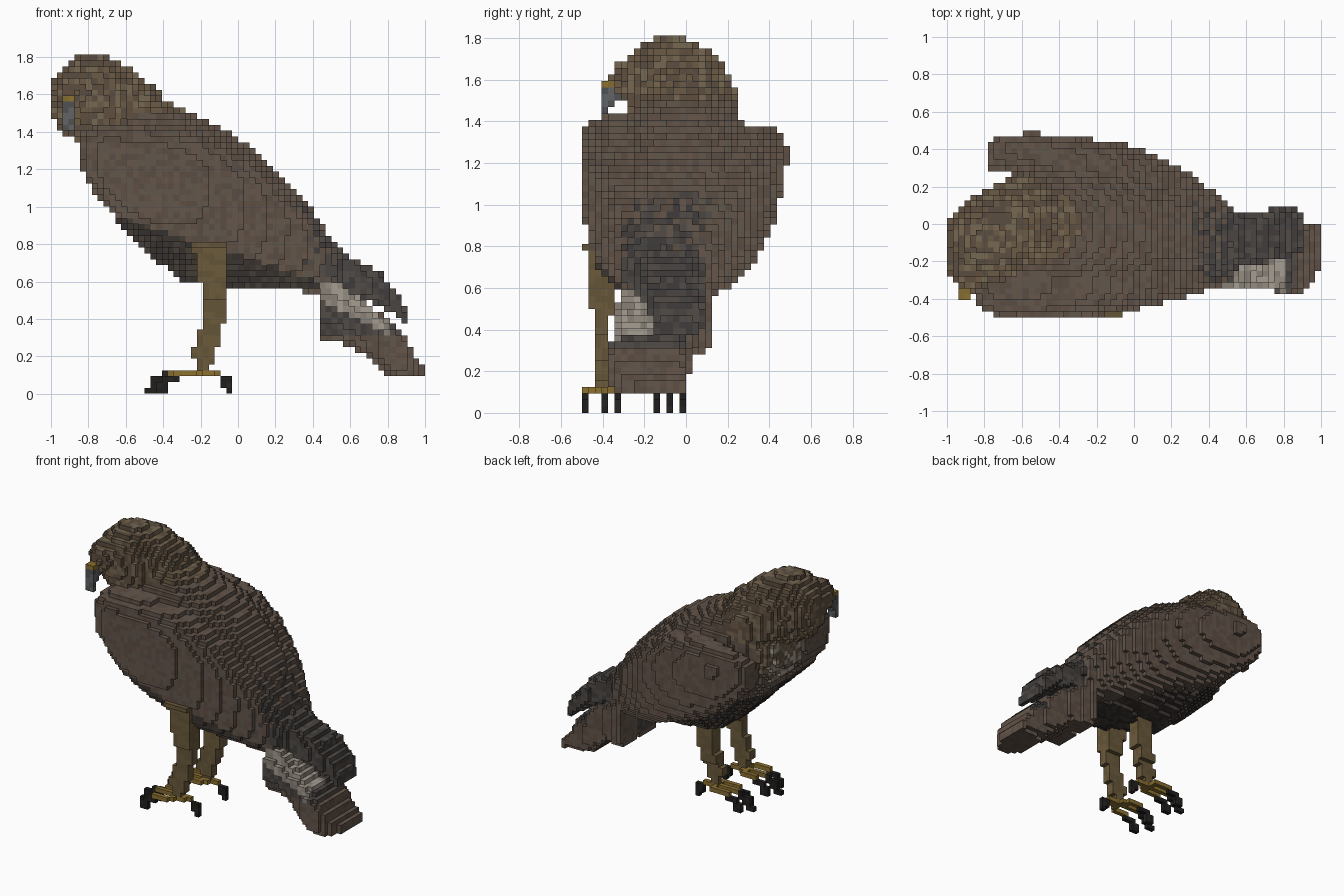
import bpy, math, random
from itertools import product

if "Cube" in bpy.data.objects:
    bpy.data.objects.remove(bpy.data.objects["Cube"])

random.seed(4)
H = 2 / 64                      # cube size
cells = {}                      # (i, j, k) -> (part, palette)

PALETTES = {
    "brown": [(.115, .08, .06), (.13, .094, .07), (.105, .074, .057), (.12, .092, .073)],
    "tawny": [(.15, .105, .062), (.115, .08, .05), (.18, .135, .085), (.10, .075, .05)],
    "dark": [(.045, .036, .03), (.06, .047, .038), (.035, .03, .027)],
    "slate": [(.065, .058, .052), (.085, .072, .062), (.05, .046, .043)],
    "pale": [(.38, .34, .29), (.30, .265, .22), (.25, .215, .18)],
    "shank": [(.15, .105, .045), (.13, .09, .04)],
    "yellow": [(.27, .17, .03), (.23, .145, .03)],
    "black": [(.014, .013, .012), (.02, .018, .017)],
    "horn": [(.12, .125, .13), (.08, .083, .088)],
}


def put(part, colour, x, y, z):
    key = tuple(math.floor(v / H) for v in (x, y, z))
    if key[2] >= 0 and key not in cells:
        cells[key] = (part, colour(x, y, z) if callable(colour) else colour)


def centres(lo, hi):
    return [(i + .5) * H for i in range(math.floor(lo / H) - 1, math.ceil(hi / H) + 1)]


def loft(part, colour, stations, p=2.3, lean=0):
    """Fill rounded sections given as (x, z low, z high, y low, y high)."""
    for x in centres(stations[0][0], stations[-1][0]):
        for a, b in zip(stations, stations[1:]):
            if a[0] <= x <= b[0]:
                t = (x - a[0]) / (b[0] - a[0])
                z0, z1, y0, y1 = (m + (n - m) * t for m, n in zip(a[1:], b[1:]))
                for y, z in product(centres(y0 - .1, y1 + .1), centres(z0, z1)):
                    mid = (y0 + y1) / 2 + lean * (z - (z0 + z1) / 2)
                    u = abs(y - mid) * 2 / (y1 - y0)
                    v = abs(2 * z - z0 - z1) / (z1 - z0)
                    if u ** p + v ** p <= 1:
                        put(part, colour, x, y, z)
                break


def ball(part, colour, c, r):
    for q in product(*(centres(m - n, m + n) for m, n in zip(c, r))):
        if sum(((v - m) / n) ** 2 for v, m, n in zip(q, c, r)) <= 1:
            put(part, colour, *q)


def path(part, colour, points, n=30):
    """Run boxes along (x, y, z, half x, half y)."""
    for a, b in zip(points, points[1:]):
        for s in range(n + 1):
            x, y, z, rx, ry = (m + (k - m) * s / n for m, k in zip(a, b))
            for dx, dy in product(centres(x - rx, x + rx), centres(y - ry, y + ry)):
                if (abs(dx - x) <= max(rx, H / 2) and abs(dy - y) <= max(ry, H / 2)):
                    put(part, colour, dx, dy, z)


# Colour rules
def wing_colour(x, y, z):
    return "dark" if z < .87 - .32 * (x + .4) and z < .95 and x < .45 and y < 0 else "brown"

def torso_colour(x, y, z):
    if x < -.72 and z < 1.45 and y > -.15:
        return "pale" if random.random() < .3 else "tawny"
    if z < .9 - .3 * (x + .5):
        return "dark"
    if x > .3:
        return "slate" if random.random() < .5 + 2 * (x - .3) else "brown"
    return "tawny" if z > 1.5 else "brown"

def tail_colour(x, y, z):
    if x > .87:
        return "brown"
    if y < -.17 and z > .75 - .55 * x and x < .8:
        return "pale"
    return "slate" if z > .3 else "brown"


# Beak and head, turned towards the front
path("beak", "yellow", [(-.905, -.36, 1.58, .03, .045), (-.905, -.36, 1.59, .03, .045)])
path("beak", "horn", [(-.905, -.385, 1.43, .03, .016), (-.905, -.385, 1.49, .035, .03),
                      (-.905, -.35, 1.56, .045, .06)])
ball("head", "tawny", (-.775, -.085, 1.575), (.235, .225, .24))
ball("head", "tawny", (-.87, -.20, 1.61), (.13, .16, .115))
ball("head", "tawny", (-.70, -.03, 1.545), (.23, .24, .24))
ball("head", "tawny", (-.60, .02, 1.46), (.23, .235, .24))

# Torso, neck to rump
loft("torso", torso_colour, [
    (-.82, 1.2, 1.46, -.25, .12), (-.75, 1.07, 1.5, -.24, .2), (-.6, .85, 1.69, -.26, .25),
    (-.45, .72, 1.6, -.32, .29), (-.28, .59, 1.51, -.42, .34), (-.1, .58, 1.43, -.43, .36),
    (.1, .57, 1.30, -.40, .32), (.3, .57, 1.10, -.36, .21), (.42, .57, .95, -.33, .13),
    (.52, .55, .79, -.3, .08)], lean=.06)

# Folded wings
loft("left_wing", wing_colour, [
    (-.85, 1.24, 1.38, -.4, -.18), (-.8, 1.12, 1.42, -.47, -.12), (-.7, .99, 1.43, -.5, -.12),
    (-.55, .84, 1.43, -.505, -.1), (-.4, .76, 1.42, -.505, -.08), (-.2, .68, 1.39, -.49, -.08),
    (0, .61, 1.3, -.46, -.08), (.2, .58, 1.14, -.41, -.08), (.4, .56, .93, -.35, -.1),
    (.5, .56, .76, -.31, -.12)], 3.2, lean=-.04)
loft("right_wing", "brown", [
    (-.79, 1.17, 1.31, .3, .44), (-.7, 1.04, 1.36, .285, .465), (-.55, .92, 1.37, .24, .48),
    (-.3, .76, 1.37, .1, .455), (-.1, .68, 1.33, .06, .425), (.1, .6, 1.22, .0, .37),
    (.3, .56, 1.05, -.03, .26), (.44, .52, .9, -.06, .15), (.5, .5, .78, -.08, .1)], 2.6, lean=.15)
loft("right_wing_tip", "brown", [
    (.44, .28, .66, -.06, .13), (.5, .28, .6, -.08, .1), (.6, .27, .54, -.12, .05),
    (.78, .16, .42, -.14, .03)], 5)

# Tail: a dark upper fan over a paler lower fan
loft("upper_tail", "slate", [
    (.46, .55, .84, -.28, .09), (.6, .52, .73, -.22, .05), (.75, .48, .66, -.2, .085),
    (.86, .4, .53, -.16, .085), (.91, .35, .42, -.14, .04)], 4)
loft("lower_tail", tail_colour, [
    (.45, .29, .62, -.33, -.06), (.55, .28, .6, -.33, .02), (.66, .22, .5, -.33, .02),
    (.78, .11, .41, -.37, .02), (.88, .09, .33, -.375, .0), (.94, .09, .22, -.34, -.01),
    (1.0, .09, .14, -.22, -.01)], 4)

# Legs, toes and claws
for side, c, toes in (("left", -.405, (-.485, -.405, -.335)), ("right", -.085, (-.15, -.085, -.01))):
    path(side + "_leg", "shank", [
        (-.16, c - .01, .8, .085, .07), (-.13, c, .6, .075, .055), (-.12, c, .47, .045, .045),
        (-.14, c, .35, .06, .045), (-.18, c, .22, .06, .03), (-.18, c, .13, .03, .016)])
    for y, reach in zip(toes, (-.45, -.5, -.45)):
        path(side + "_foot", "yellow", [(-.18, c, .11, 0, 0), (reach + .22, y, .11, 0, 0),
                                        (reach + .13, y, .11, 0, 0)])
        path(side + "_claws", "black", [(reach + .13, y, .1, 0, 0),
                                        (reach + .07, y, .07, .02, 0),
                                        (reach + .025, y, .01, .025, 0)])
    path(side + "_foot", "yellow", [(-.18, c, .11, .03, .03), (-.1, c, .11, 0, 0)])
    path(side + "_claws", "black", [(-.1, c, .1, 0, 0), (-.06, c, .06, .02, 0),
                                    (-.035, c, .01, 0, 0)])

# Materials
mats = {}
for name, shades in PALETTES.items():
    mats[name] = []
    for n, rgb in enumerate(shades):
        m = bpy.data.materials.new(f"{name}_{n}")
        m.diffuse_color = (*rgb, 1)
        m.use_nodes = True
        m.node_tree.nodes["Principled BSDF"].inputs["Base Color"].default_value = m.diffuse_color
        mats[name].append(m)

# Outer cube faces of every part become one mesh each
parts = {}
for key, (part, pal) in cells.items():
    parts.setdefault(part, []).append((key, random.choice(mats[pal])))
for part, items in parts.items():
    verts, faces, slots, used = {}, [], [], []
    for key, mat in items:
        if mat not in used:
            used.append(mat)
        for axis, d in product(range(3), (0, 1)):
            near = list(key)
            near[axis] += 2 * d - 1
            if tuple(near) in cells:
                continue
            quad = []
            for s, t in ((0, 0), (1, 0), (1, 1), (0, 1))[::1 if d else -1]:
                v = list(key)
                v[axis] += d
                v[(axis + 1) % 3] += s
                v[(axis + 2) % 3] += t
                quad.append(verts.setdefault(tuple(v), len(verts)))
            faces.append(quad)
            slots.append(used.index(mat))
    mesh = bpy.data.meshes.new(part)
    mesh.from_pydata([[n * H for n in v] for v in verts], [], faces)
    for m in used:
        mesh.materials.append(m)
    mesh.polygons.foreach_set("material_index", slots)
    mesh.update()
    bpy.context.collection.objects.link(bpy.data.objects.new(part, mesh))
